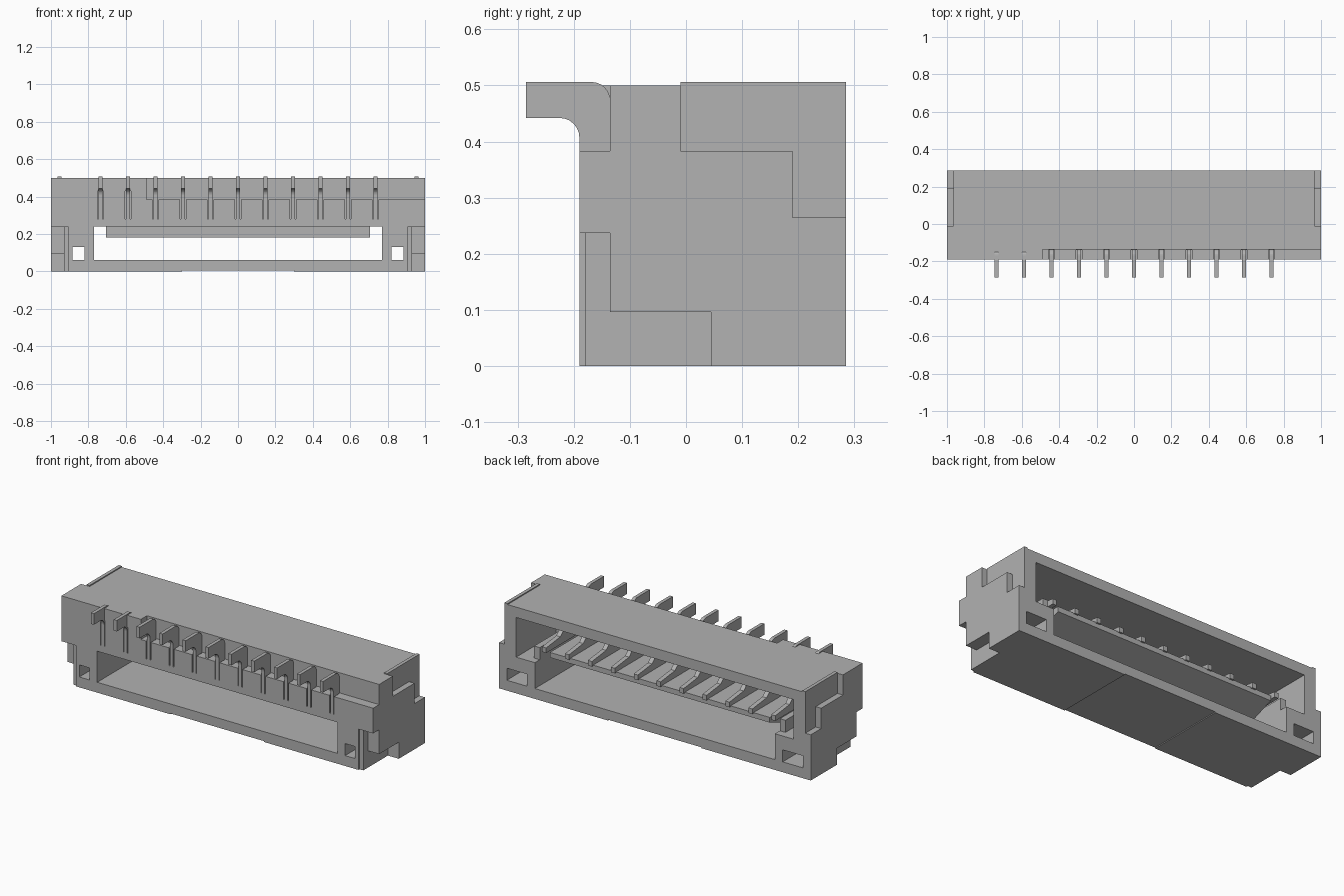
import bpy, bmesh, math

default = bpy.data.objects.get("Cube")
if default:
    bpy.data.objects.remove(default, do_unlink=True)

grey = bpy.data.materials.new("light_grey")
grey.use_nodes = True
colour = (0.445, 0.445, 0.445, 1)
grey.diffuse_color = colour
grey.node_tree.nodes["Principled BSDF"].inputs["Base Color"].default_value = colour


def extrude_x(name, profile, x0, x1):
    """Extrude a (y, z) profile along x."""
    bm = bmesh.new()
    face = bm.faces.new([bm.verts.new((x0, y, z)) for y, z in profile])
    ext = bmesh.ops.extrude_face_region(bm, geom=[face])
    verts = [g for g in ext["geom"] if isinstance(g, bmesh.types.BMVert)]
    bmesh.ops.translate(bm, verts=verts, vec=(x1 - x0, 0, 0))
    bmesh.ops.recalc_face_normals(bm, faces=bm.faces[:])
    mesh = bpy.data.meshes.new(name)
    bm.to_mesh(mesh)
    bm.free()
    mesh.materials.append(grey)
    ob = bpy.data.objects.new(name, mesh)
    bpy.context.collection.objects.link(ob)
    return ob


def box(name, x, y, z):
    return extrude_x(name, [(y[0], z[0]), (y[1], z[0]), (y[1], z[1]), (y[0], z[1])], *x)


def cut(target, x, y, z):
    cutter = box("cutter", x, y, z)
    cutter.hide_render = True
    mod = target.modifiers.new("cut", 'BOOLEAN')
    mod.operation = 'DIFFERENCE'
    mod.solver = 'EXACT'
    mod.object = cutter
    bpy.context.view_layer.objects.active = target
    bpy.ops.object.modifier_apply(modifier=mod.name)
    bpy.data.objects.remove(cutter, do_unlink=True)


def sides(x0, x1):
    return [(x0, x1), (-x1, -x0)]


FRONT, BACK, OUT = -0.19, 0.285, 1.2
pin_x = [0.147 * (i - 5) for i in range(11)]

# Housing with its mating cavity and through window
housing = box("housing", (-1, 1), (FRONT, BACK), (0, 0.5))
cut(housing, (-0.77, 0.77), (-0.5, 0.5), (0.06, 0.24))
cut(housing, (-0.89, 0.89), (-0.08, 0.5), (0.21, 0.44))

# Front step behind the leads, and shallow relief underneath
cut(housing, (-0.49, OUT), (-0.5, -0.135), (0.383, 0.7))
cut(housing, (-0.3, 0.3), (-0.5, 0.5), (-0.1, 0.005))

# Side notches, latch holes and narrow front rebates
for x in sides(0.965, OUT):
    cut(housing, x, (-0.01, 0.5), (0.383, 0.7))
    cut(housing, x, (0.19, 0.5), (0.265, 0.7))
for x in sides(0.93, OUT):
    cut(housing, x, (-0.5, -0.135), (-0.1, 0.237))
    cut(housing, x, (-0.5, 0.045), (-0.1, 0.096))
for x in sides(0.905, 0.94):
    cut(housing, x, (-0.5, -0.18), (-0.1, 0.237))
for x in sides(0.82, 0.885):
    cut(housing, x, (-0.5, 0.5), (0.06, 0.13))
for x in sides(0.82, 0.95):
    cut(housing, x, (0.12, 0.5), (0.06, 0.13))

# Lead grooves in the front wall
for x in pin_x:
    cut(housing, (x - 0.015, x + 0.015), (-0.5, -0.14), (0.28, 0.43))

# Small ridges on top and guide lips in the cavity
for side, x in zip(("left", "right"), sides(0.945, 0.965)):
    box(side + "_top_ridge", x, (-0.01, BACK), (0.49, 0.506))
for side, x in zip(("left", "right"), sides(0.77, 0.806)):
    box(side + "_guide_lip", x, (-0.08, 0.24), (0.2, 0.28))

# Contact shelf
extrude_x("contact_shelf", [(-0.13, 0.24), (-0.04, 0.24), (-0.04, 0.18), (0.08, 0.18),
                            (0.24, 0.24), (0.24, 0.27), (-0.13, 0.27)], -0.705, 0.705)


def arc(cy, cz, r, a0, a1, n=6):
    angles = [math.radians(a0 + (a1 - a0) * i / n) for i in range(n + 1)]
    return [(cy + r * math.cos(a), cz + r * math.sin(a)) for a in angles]


# Bent leads and contact blades
lead = ([(-0.285, 0.506)] + arc(-0.168, 0.473, 0.033, 90, 0) + [(-0.135, 0.28), (FRONT, 0.28)]
        + arc(-0.225, 0.407, 0.035, 0, 90) + [(-0.285, 0.442)])
blade = [(-0.09, 0.265), (0.25, 0.265), (0.25, 0.295), (0.12, 0.31), (0.0, 0.42), (-0.09, 0.435)]
for i, x in enumerate(pin_x, 1):
    extrude_x(f"lead_{i}", lead, x - 0.01, x + 0.01)
    extrude_x(f"contact_blade_{i}", blade, x - 0.013, x + 0.013)
